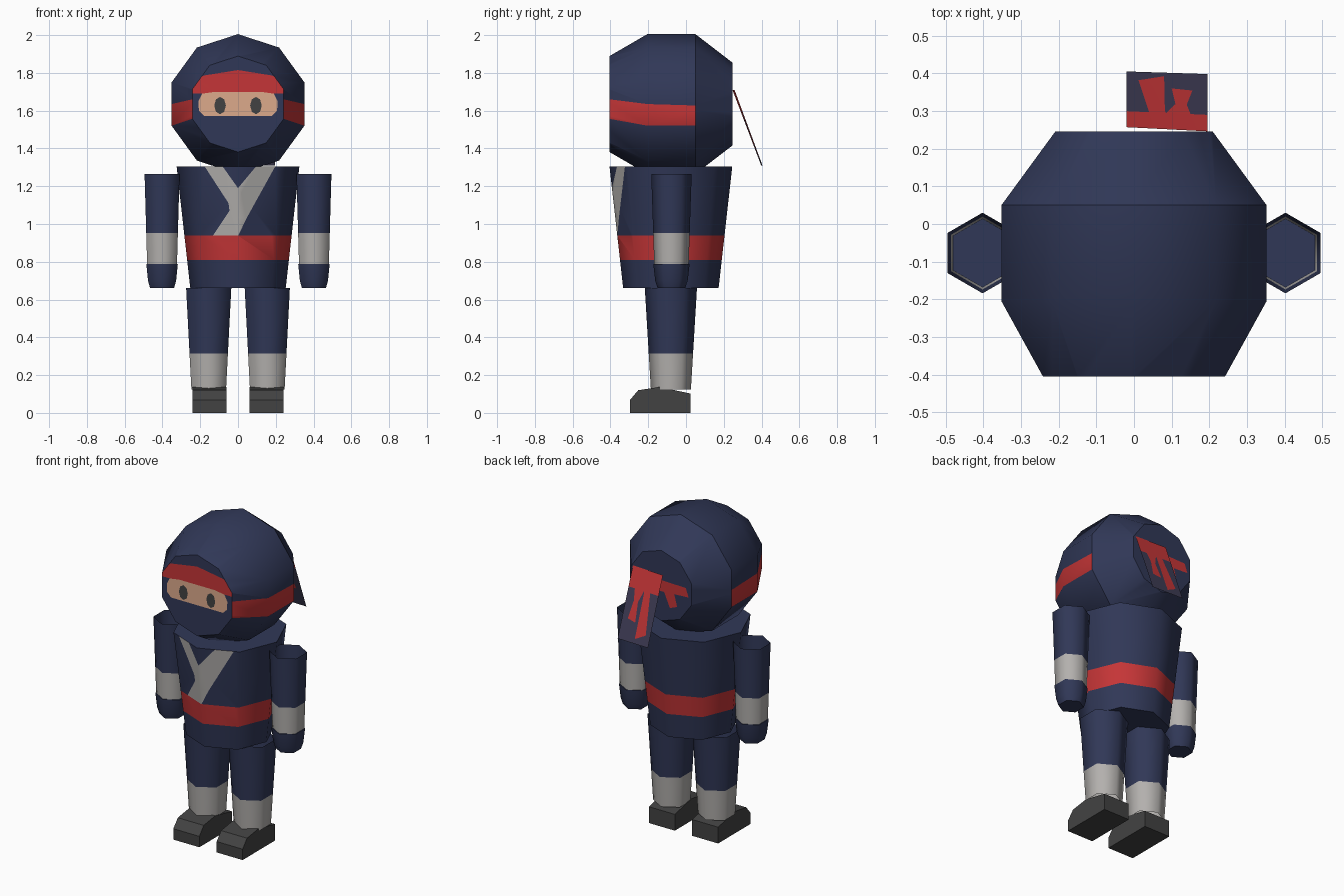
import bpy, bmesh, math
from mathutils import Vector

if "Cube" in bpy.data.objects:
    bpy.data.objects.remove(bpy.data.objects["Cube"])

MATS = {}
def material(name, rgb):
    m = bpy.data.materials.new(name)
    m.diffuse_color = (*rgb, 1)
    m.use_nodes = True
    m.node_tree.nodes["Principled BSDF"].inputs["Base Color"].default_value = m.diffuse_color
    MATS[name] = m

material("navy cloth", (0.030, 0.039, 0.095))
material("red cloth", (0.56, 0.036, 0.038))
material("grey wrap", (0.45, 0.435, 0.42))
material("skin", (0.72, 0.40, 0.26))
material("dark grey", (0.055, 0.055, 0.055))
material("slate cloth", (0.048, 0.045, 0.09))
NAMES = list(MATS)
NAVY, RED, GREY, SKIN, DARK, SLATE = range(6)


def finish(name, bm, angle=None):
    mesh = bpy.data.meshes.new(name)
    bm.to_mesh(mesh)
    bm.free()
    for n in NAMES:
        mesh.materials.append(MATS[n])
    ob = bpy.data.objects.new(name, mesh)
    bpy.context.collection.objects.link(ob)
    if angle:
        bpy.ops.object.select_all(action='DESELECT')
        ob.select_set(True)
        bpy.context.view_layer.objects.active = ob
        bpy.ops.object.shade_smooth_by_angle(angle=math.radians(angle))
    return ob


def loft(rings, sides, place, turn=0.0, caps=True):
    """Rings of (position, radius), joined; place(u, v, pos) gives the point."""
    bm = bmesh.new()
    loops = []
    for pos, r in rings:
        angs = [turn + 2 * math.pi * i / sides for i in range(sides)]
        loops.append([bm.verts.new(place(r * math.cos(a), r * math.sin(a), pos)) for a in angs])
    for a, b in zip(loops, loops[1:]):
        for i in range(sides):
            j = (i + 1) % sides
            bm.faces.new((a[i], a[j], b[j], b[i]))
    if caps:
        bm.faces.new(loops[0])
        bm.faces.new(loops[-1])
    bmesh.ops.recalc_face_normals(bm, faces=bm.faces)
    bm.normal_update()
    return bm


def cut(bm, co, no, faces):
    geom = set(faces)
    for f in faces:
        geom.update(f.edges)
        geom.update(f.verts)
    bmesh.ops.bisect_plane(bm, geom=list(geom), plane_co=co, plane_no=no, dist=1e-5)


def inside(p, poly):
    hit = False
    for (x1, y1), (x2, y2) in zip(poly, poly[1:] + poly[:1]):
        if (y1 > p[1]) != (y2 > p[1]) and p[0] < x1 + (p[1] - y1) * (x2 - x1) / (y2 - y1):
            hit = not hit
    return hit


def paint(bm, poly, mat, pick, axis=1):
    """Cut a polygon, projected along an axis, into the picked faces and colour it."""
    u = 0 if axis == 1 else 1
    for a, b in zip(poly, poly[1:] + poly[:1]):
        co, no = Vector((0, 0, 0)), Vector((0, 0, 0))
        co[u], co[2] = a
        no[u], no[2] = b[1] - a[1], a[0] - b[0]
        cut(bm, co, no.normalized(), [f for f in bm.faces if pick(f)])
        bm.normal_update()
    for f in bm.faces:
        c = f.calc_center_median()
        if pick(f) and inside((c[u], c[2]), poly):
            f.material_index = mat


def stripe(bm, z0, z1, mat):
    for z in (z0, z1):
        cut(bm, Vector((0, 0, z)), Vector((0, 0, 1)), list(bm.faces))
    for f in bm.faces:
        if z0 < f.calc_center_median().z < z1:
            f.material_index = mat


def oval(cx, cz, rx, rz, n=8):
    return [(cx + rx * math.cos(2 * math.pi * i / n), cz + rz * math.sin(2 * math.pi * i / n))
            for i in range(n)]


# Head: ten-sided drum along y with tapered ends
bm = loft([(-0.405, 0.254), (-0.205, 0.37), (0.05, 0.37), (0.245, 0.22)], 10,
          lambda u, v, p: (u, p, 1.635 + v), turn=math.pi / 2)
front = lambda f: f.normal.y < -0.9
back = lambda f: f.normal.y > 0.9
side = lambda f: abs(f.normal.x) > 0.84 and f.calc_center_median().y < 0.05
# headband on the sides, then on the brow
paint(bm, [(-0.42, 1.50), (-0.42, 1.662), (-0.205, 1.635), (0.06, 1.627), (0.06, 1.50)], RED, side, axis=0)
paint(bm, [(-0.27, 1.69), (-0.27, 1.76), (-0.175, 1.787), (0, 1.815), (0.175, 1.787),
           (0.27, 1.76), (0.27, 1.69), (0.2, 1.69), (0, 1.70), (-0.2, 1.69)], RED, front)
# eye opening and eyes
paint(bm, [(-0.18, 1.573), (0.18, 1.573), (0.207, 1.60), (0.21, 1.65), (0.19, 1.69), (0.12, 1.70),
           (-0.12, 1.70), (-0.19, 1.69), (-0.21, 1.65), (-0.207, 1.60)], SKIN, front)
for s in (-1, 1):
    paint(bm, oval(s * 0.095, 1.627, 0.031, 0.046), DARK, front)
# knot on the back of the head
paint(bm, [(0.15, 1.70), (0.02, 1.67), (-0.17, 1.665), (-0.19, 1.61), (-0.09, 1.605),
           (-0.11, 1.53), (-0.06, 1.51), (-0.02, 1.60), (0.10, 1.60)], RED, back)
finish("head", bm, 36.1)

# Headband tails: thin hanging sheet
bm = bmesh.new()
bm.faces.new([bm.verts.new(p) for p in ((-0.02, 0.257, 1.71), (0.195, 0.246, 1.71),
                                        (0.195, 0.398, 1.31), (-0.02, 0.405, 1.31))])
bm.normal_update()
bm.faces.ensure_lookup_table()
if bm.faces[0].normal.y < 0:
    bmesh.ops.reverse_faces(bm, faces=list(bm.faces))
for f in bm.faces:
    f.material_index = SLATE
every = lambda f: True
paint(bm, [(-0.03, 1.595), (0.2, 1.595), (0.2, 1.72), (-0.03, 1.72)], RED, every)
paint(bm, [(0.04, 1.595), (0.012, 1.37), (0.08, 1.335), (0.082, 1.58), (0.085, 1.595)], RED, every)
paint(bm, [(0.085, 1.595), (0.11, 1.53), (0.10, 1.42), (0.155, 1.43), (0.14, 1.53), (0.15, 1.595)], RED, every)
finish("headband_tails", bm)

# Torso: tapered octagon with belt and crossed collar
bm = loft([(0.66, 0.2525), (1.305, 0.325)], 8, lambda u, v, p: (u, v - 0.08, p))
stripe(bm, 0.81, 0.938, RED)
bm.normal_update()
chest = lambda f: f.normal.y < -0.6 and f.calc_center_median().z > 0.938
paint(bm, [(-0.18, 1.31), (-0.085, 1.31), (0, 1.19), (0.10, 1.31), (0.20, 1.31), (0.045, 1.03),
           (0, 0.935), (-0.135, 0.935), (-0.045, 1.07), (-0.05, 1.11)], GREY, chest)
finish("torso", bm, 46)

for s, label in ((-1, "left"), (1, "right")):
    # Sleeve: open six-sided tube with a wrapped wrist
    arm = lambda u, v, p: (s * 0.402 + u, v - 0.077, p)
    bm = loft([(0.78, 0.091), (1.265, 0.107)], 6, arm, math.pi / 2, caps=False)
    stripe(bm, 0.775, 0.953, GREY)
    finish(label + "_sleeve", bm, 61)

    # Hand
    bm = loft([(0.66, 0.073), (0.70, 0.086), (0.787, 0.096)], 6, arm, math.pi / 2)
    finish(label + "_hand", bm, 61)

    # Leg with a wrapped shin
    leg = lambda u, v, p: (s * 0.155 + u, v - 0.08, p)
    bm = loft([(0.125, 0.106), (0.66, 0.138)], 6, leg, math.pi / 2, caps=False)
    stripe(bm, 0.12, 0.315, GREY)
    finish(label + "_leg", bm, 61)

    # Shoe: side profile extruded across
    bm = bmesh.new()
    profile = [(-0.297, 0), (-0.297, 0.068), (-0.253, 0.12), (-0.14, 0.137), (0.025, 0.102), (0.025, 0)]
    f = bm.faces.new([bm.verts.new((s * 0.15 - 0.09, y, z)) for y, z in profile])
    out = bmesh.ops.extrude_face_region(bm, geom=[f])
    bmesh.ops.translate(bm, vec=(0.18, 0, 0),
                        verts=[g for g in out["geom"] if isinstance(g, bmesh.types.BMVert)])
    bmesh.ops.recalc_face_normals(bm, faces=bm.faces)
    for f in bm.faces:
        f.material_index = DARK
    finish(label + "_shoe", bm)
